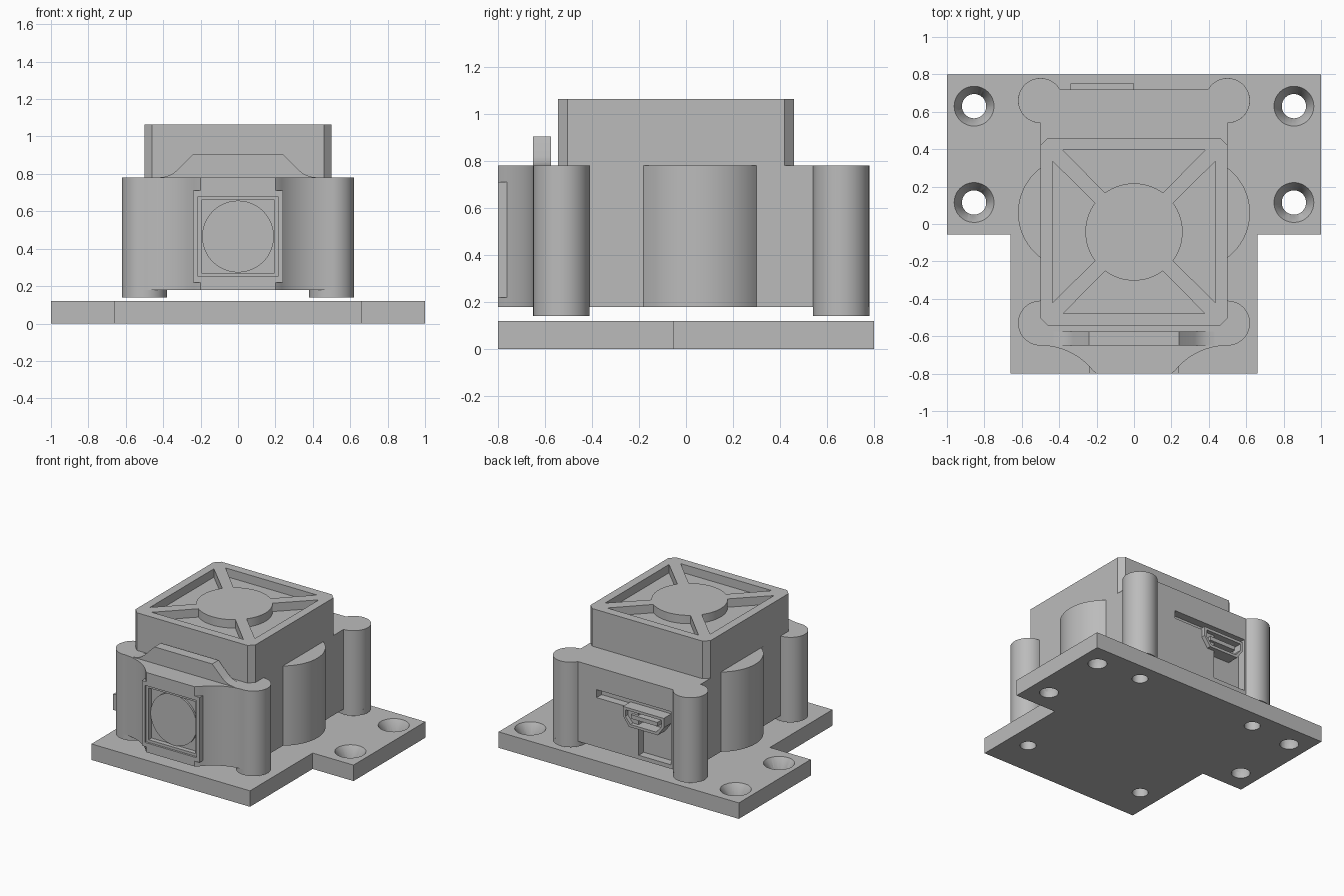
import bpy
import bmesh
from math import sin, cos, radians, asin, degrees
from mathutils import Matrix

if "Cube" in bpy.data.objects:
    bpy.data.objects.remove(bpy.data.objects["Cube"])

grey = bpy.data.materials.new("plain grey")
grey.use_nodes = True
grey.diffuse_color = (0.5, 0.5, 0.5, 1)
grey.node_tree.nodes["Principled BSDF"].inputs["Base Color"].default_value = (0.5, 0.5, 0.5, 1)


def arc(cx, cy, r, a0, a1, n=24):
    return [(cx + r * cos(radians(a0 + (a1 - a0) * i / n)),
             cy + r * sin(radians(a0 + (a1 - a0) * i / n))) for i in range(n + 1)]


def circle(cx, cy, r, n=48):
    return arc(cx, cy, r, 0, 360, n)[:-1]


def rect(x0, x1, y0, y1):
    return [(x0, y0), (x1, y0), (x1, y1), (x0, y1)]


def mirrored(half):
    """Close a right-hand half outline with its mirror image."""
    return half + [(-x, y) for x, y in reversed(half)]


def finish(name, bm):
    bmesh.ops.recalc_face_normals(bm, faces=bm.faces)
    mesh = bpy.data.meshes.new(name)
    bm.to_mesh(mesh)
    bm.free()
    mesh.materials.append(grey)
    obj = bpy.data.objects.new(name, mesh)
    bpy.context.collection.objects.link(obj)
    return obj


def prism(name, outline, lo, hi, axis="z"):
    """Extrude an outline along z, or an (x, z) outline along y."""
    bm = bmesh.new()
    place = (lambda a, b, c: (a, b, c)) if axis == "z" else (lambda a, b, c: (a, c, b))
    face = bm.faces.new([bm.verts.new(place(a, b, lo)) for a, b in outline])
    new = bmesh.ops.extrude_face_region(bm, geom=[face])["geom"]
    bmesh.ops.translate(bm, vec=place(0, 0, hi - lo),
                        verts=[v for v in new if isinstance(v, bmesh.types.BMVert)])
    return finish(name, bm)


def cone(name, x, y, r0, r1, z0, z1):
    bm = bmesh.new()
    bmesh.ops.create_cone(bm, cap_ends=True, segments=48, radius1=r0, radius2=r1,
                          depth=z1 - z0, matrix=Matrix.Translation((x, y, (z0 + z1) / 2)))
    return finish(name, bm)


def combine(obj, others, operation="DIFFERENCE"):
    """Apply booleans and remove the helper objects."""
    for other in others:
        mod = obj.modifiers.new("combine", "BOOLEAN")
        mod.operation, mod.solver, mod.object = operation, "EXACT", other
    bpy.context.view_layer.update()
    graph = bpy.context.evaluated_depsgraph_get()
    mesh = bpy.data.meshes.new_from_object(obj.evaluated_get(graph))
    obj.modifiers.clear()
    obj.data = mesh
    for other in others:
        bpy.data.objects.remove(other)


pillars = [(sx * 0.5, y) for sx in (-1, 1) for y in (-0.53, 0.66)]

# Base plate with countersunk ears and screw holes under the pillars
base = prism("base_plate", mirrored([(0.66, -0.8), (0.66, -0.055), (1, -0.055), (1, 0.8)]), 0, 0.12)
holes = [prism("cutter", circle(x, y, 0.055), -0.1, 0.2) for x, y in pillars]
for sx in (-1, 1):
    for y in (0.115, 0.63):
        holes.append(prism("cutter", circle(sx * 0.855, y, 0.065), -0.1, 0.2))
        holes.append(cone("cutter", sx * 0.855, y, 0.055, 0.115, 0.03, 0.135))
combine(base, holes)

# Main body: front nose, corner pillars and side bulges in one outline
nose_r = 0.36
nose_end = 180 - degrees(asin(0.21 / nose_r)) - 0.0
half = [(0.2, -0.8)]
half += arc(0.5, -0.65 - nose_r, nose_r, nose_end, 90, 16)[1:-1]
half += arc(0.5, -0.53, 0.12, -90, 90)
half += arc(0.32, 0.06, 0.3, -53.1, 53.1)
half += arc(0.5, 0.66, 0.12, -90, 150)
body = prism("body", mirrored(half), 0.18, 0.78)

# Front window frame with a stepped recess
combine(body, [prism("frame", rect(-0.24, 0.24, 0.22, 0.71), -0.8, -0.64, "y")], "UNION")
cz = 0.465
cuts = [prism("cutter", rect(-h, h, cz - h, cz + h), -0.9, y, "y")
        for h, y in ((0.215, -0.785), (0.195, -0.75))]

# Rear slot and cable recess
recess = [(0.24, 0.61), (0.24, 0.55), (-0.11, 0.55), (-0.11, 0.21), (-0.38, 0.21), (-0.38, 0.61)]
cuts.append(prism("cutter", recess, 0.66, 0.9, "y"))
combine(body, cuts)

prism("front_lens", circle(0, cz, 0.192), -0.765, -0.745, "y")

# Feet below the pillars
for i, (x, y) in enumerate(pillars):
    prism(f"pillar_foot_{i + 1}", circle(x, y, 0.12), 0.14, 0.18)

# Rear socket: tapered shell with a tongue
def socket(inset):
    t = inset
    return [(0.0 - t, 0.56 - t), (0.0 - t, 0.49), (-0.05 - t * 0.6, 0.42 + t),
            (-0.29 + t * 0.6, 0.42 + t), (-0.34 + t, 0.49), (-0.34 + t, 0.56 - t)]


shell = prism("rear_socket", socket(0), 0.64, 0.75, "y")
combine(shell, [prism("cutter", socket(0.02), 0.67, 0.9, "y")])
prism("socket_tongue", rect(-0.28, -0.06, 0.48, 0.51), 0.66, 0.74, "y")

# Front tab with flared ends
tab = [(0.43, 0.78), (0.39, 0.785), (0.355, 0.797), (0.325, 0.82), (0.24, 0.905)]
prism("front_tab", mirrored(tab), -0.65, -0.575, "y")

# Upper cover with chamfered corners
cy, c = -0.0425, 0.04
cover_half = [(0.5 - c, -0.545), (0.5, -0.545 + c), (0.5, 0.46 - c), (0.5 - c, 0.46)]
cover = prism("upper_cover", mirrored(cover_half), 0.78, 1.063)

# Four pockets around a central disc, leaving diagonal bars
pockets = []
for k in range(4):
    pocket = [(-0.38, 0.437), (0.38, 0.437)] + arc(0, 0, 0.26, 53.6, 126.4, 16)
    cutter = prism("cutter", pocket, 1.0, 1.2)
    cutter.data.transform(Matrix.Translation((0, cy, 0)) @ Matrix.Rotation(radians(90 * k), 4, "Z"))
    pockets.append(cutter)
combine(cover, pockets)

# Smooth round surfaces and keep edges sharp
bpy.ops.object.select_all(action="DESELECT")
for obj in bpy.context.collection.objects:
    if obj.type == "MESH" and grey.name in obj.data.materials:
        obj.select_set(True)
        bpy.context.view_layer.objects.active = obj
bpy.ops.object.shade_smooth_by_angle(angle=radians(30))
